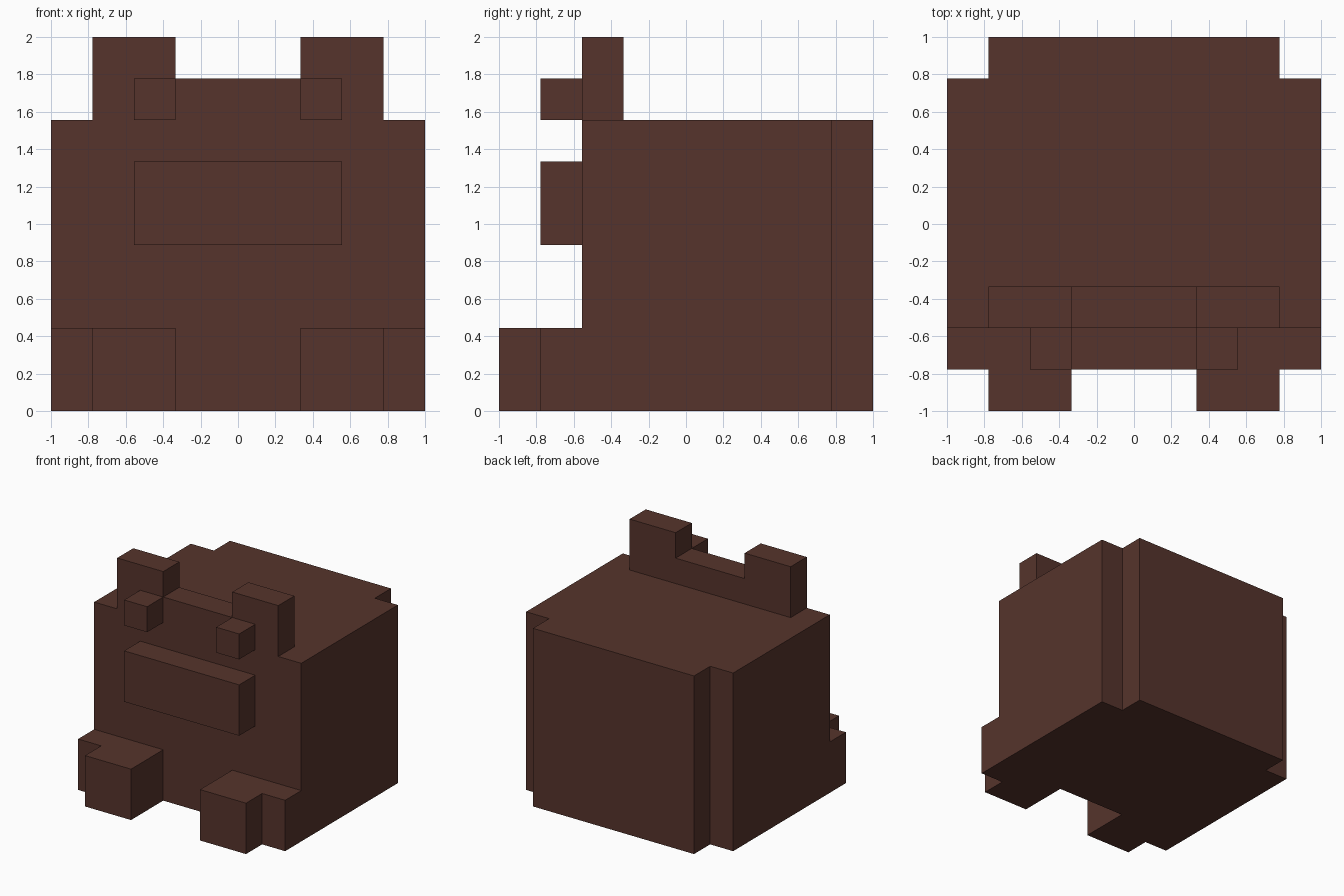
import bpy
import bmesh
from mathutils import Vector

cube = bpy.data.objects.get("Cube")
if cube:
    bpy.data.objects.remove(cube, do_unlink=True)

U = 2 / 9  # one block

brown = bpy.data.materials.new("dark_brown")
brown.use_nodes = True
colour = (0.093, 0.034, 0.025, 1)
brown.diffuse_color = colour
bsdf = brown.node_tree.nodes["Principled BSDF"]
bsdf.inputs["Base Color"].default_value = colour
bsdf.inputs["Roughness"].default_value = 0.9


def prism(name, outline, axis, lo, hi):
    """Extrude an outline in block units: (x, y) along z, or (x, z) along y."""
    def place(a, b, c):
        return Vector((a, b, c) if axis == "z" else (a, c, b)) * U
    bm = bmesh.new()
    face = bm.faces.new([bm.verts.new(place(a, b, lo)) for a, b in outline])
    new = bmesh.ops.extrude_face_region(bm, geom=[face])["geom"]
    shift = place(0, 0, hi - lo)
    bmesh.ops.translate(bm, vec=shift,
                        verts=[g for g in new if isinstance(g, bmesh.types.BMVert)])
    bmesh.ops.recalc_face_normals(bm, faces=bm.faces)
    mesh = bpy.data.meshes.new(name)
    bm.to_mesh(mesh)
    bm.free()
    mesh.materials.append(brown)
    obj = bpy.data.objects.new(name, mesh)
    bpy.context.collection.objects.link(obj)
    return obj


def rect(x0, x1, b0, b1):
    return [(x0, b0), (x1, b0), (x1, b1), (x0, b1)]


# Body with notched back corners
prism("body", [(-4.5, -2.5), (4.5, -2.5), (4.5, 3.5), (3.5, 3.5),
               (3.5, 4.5), (-3.5, 4.5), (-3.5, 3.5), (-4.5, 3.5)], "z", 0, 7)

# Brow ridge with two raised ears
prism("brow_and_ears", [(-3.5, 7), (3.5, 7), (3.5, 9), (1.5, 9),
                        (1.5, 8), (-1.5, 8), (-1.5, 9), (-3.5, 9)], "y", -2.5, -1.5)

# Muzzle
prism("muzzle", rect(-2.5, 2.5, 4, 6), "y", -3.5, -2.5)

# Eyes and stepped front feet on both sides
for side, s in (("left", 1), ("right", -1)):
    prism(side + "_eye", rect(s * 1.5, s * 2.5, 7, 8), "y", -3.5, -2.5)
    foot = [(1.5, -2.5), (1.5, -4.5), (3.5, -4.5), (3.5, -3.5), (4.5, -3.5), (4.5, -2.5)]
    prism(side + "_front_foot", [(s * x, y) for x, y in foot], "z", 0, 2)
